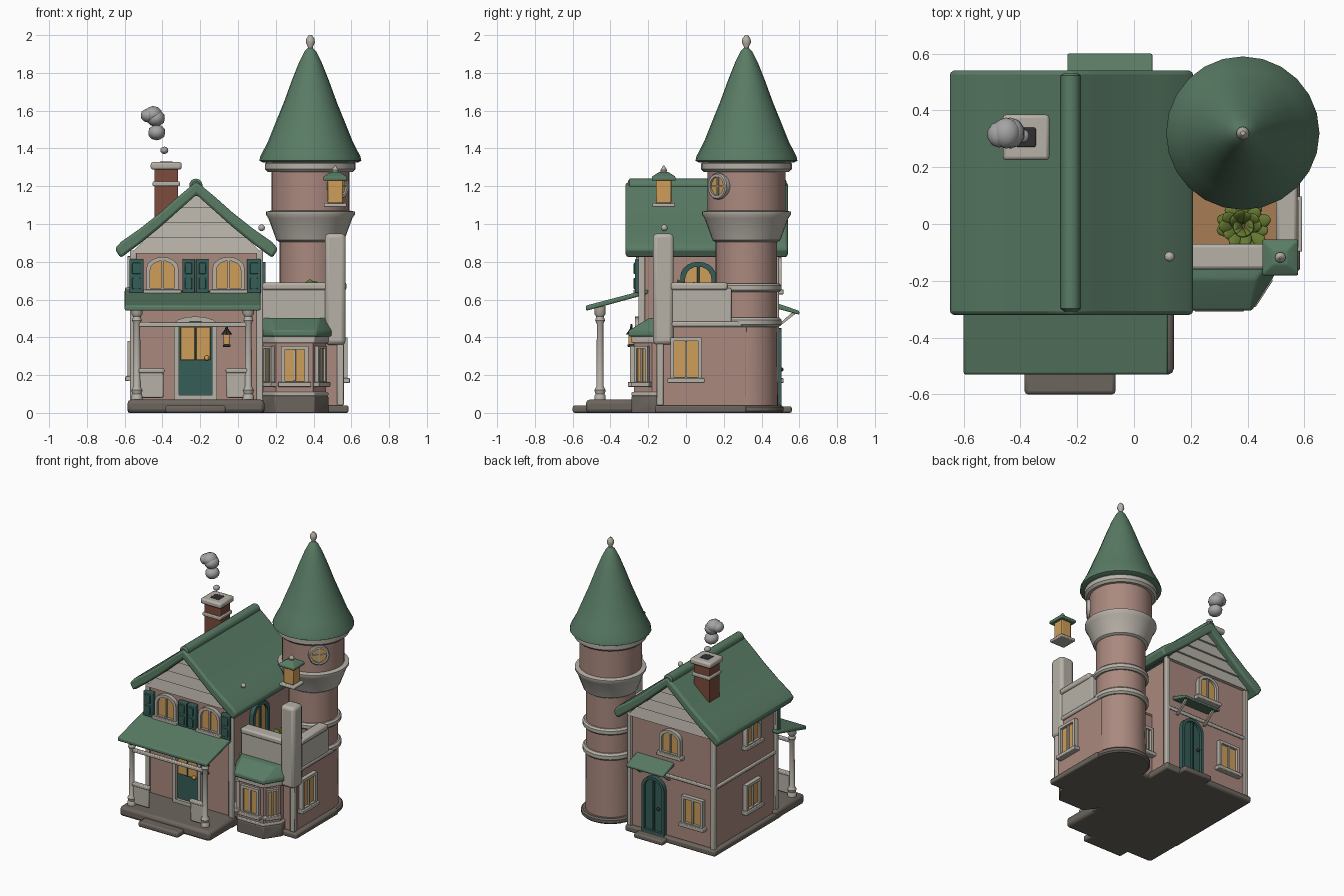
import bpy, bmesh, math, random
from mathutils import Matrix, Vector

if "Cube" in bpy.data.objects:
    bpy.data.objects.remove(bpy.data.objects["Cube"])
random.seed(4)
COL = dict(wall=(.40, .25, .21), roof=(.10, .20, .13), trim=(.47, .44, .39), door=(.035, .11, .095),
           glow=(.62, .34, .10), stone=(.15, .13, .11), brick=(.20, .07, .045), leaf=(.13, .19, .03),
           smoke=(.38, .37, .37), dark=(.03, .03, .03), floor=(.38, .20, .09))
MAT = {}
for k, c in COL.items():
    MAT[k] = bpy.data.materials.new(k)
    MAT[k].diffuse_color = (*c, 1)
I = Matrix.Identity(4)


def finish(name, bm, mat, M=I, bevel=0):
    bmesh.ops.recalc_face_normals(bm, faces=bm.faces)
    me = bpy.data.meshes.new(name)
    bm.to_mesh(me)
    bm.free()
    me.materials.append(MAT[mat])
    ob = bpy.data.objects.new(name, me)
    ob.matrix_world = M
    bpy.context.collection.objects.link(ob)
    if bevel:
        b = ob.modifiers.new('bevel', 'BEVEL')
        b.width, b.segments, b.limit_method = bevel, 2, 'ANGLE'
    return ob


def skin(name, rings, mat, M=I, bevel=0, loop=False):
    """Join equal-length rings of points; cap the ends or close the loop."""
    bm = bmesh.new()
    R = [[bm.verts.new(p) for p in r] for r in rings]
    n = len(R[0])
    for a, b in zip(R, R[1:] + (R[:1] if loop else [])):
        for i in range(n):
            bm.faces.new((a[i], a[(i + 1) % n], b[(i + 1) % n], b[i]))
    if not loop:
        bm.faces.new(R[0])
        bm.faces.new(R[-1])
    return finish(name, bm, mat, M, bevel)


def prism(name, pts, axis, a, b, mat, M=I, bevel=0):
    f = {'x': lambda u, v, t: (t, u, v), 'y': lambda u, v, t: (u, t, v), 'z': lambda u, v, t: (u, v, t)}[axis]
    return skin(name, [[f(u, v, t) for u, v in pts] for t in (a, b)], mat, M, bevel)


def box(name, x0, x1, y0, y1, z0, z1, mat, bevel=.006, M=I):
    return prism(name, [(x0, y0), (x1, y0), (x1, y1), (x0, y1)], 'z', z0, z1, mat, M, bevel)


def lathe(name, prof, x, y, mat, n=32, M=None):
    rings = [[(r * math.cos(i * math.tau / n), r * math.sin(i * math.tau / n), z) for i in range(n)] for r, z in prof]
    return skin(name, rings, mat, M or Matrix.Translation((x, y, 0)))


def band(name, r, z0, z1, x, y, mat='trim', n=32):
    h = (z1 - z0) / 4
    return lathe(name, [(r - h, z0), (r, z0 + h), (r, z1 - h), (r - h, z1)], x, y, mat, n)


def ball(name, c, s, mat, M=I):
    bm = bmesh.new()
    bmesh.ops.create_icosphere(bm, subdivisions=2, radius=1)
    return finish(name, bm, mat, Matrix.Translation(c) @ M @ Matrix.Diagonal((*s, 1)))


def place(x, y, z, deg):
    return Matrix.Translation((x, y, z)) @ Matrix.Rotation(math.radians(deg), 4, 'Z')


def arch(w, h, rise, n=10):
    top = [(w / 2 * math.cos(math.pi * i / n), h - rise + rise * math.sin(math.pi * i / n)) for i in range(n + 1)]
    return [(-w / 2, 0), (w / 2, 0)] + top


def opening(name, M, w, h, rise=0, t=.02, d=.03, frame='trim', pane='glow', sill=True, bars=True):
    """Framed window or door; local -y points outward, origin at bottom centre."""
    P, Q = arch(w, h, rise), [(x, z + t) for x, z in arch(w - 2 * t, h - 2 * t, rise * .85)]
    skin(name + '_frame', [[(x, y, z) for x, z in o] for o, y in ((P, .01), (P, -d), (Q, -d), (Q, .01))], frame, M, loop=True)
    prism(name + '_pane', Q, 'y', -d * .4, .005, pane, M)
    if bars:
        box(name + '_bar', -.006, .006, -d * .85, 0, t, h - t, frame, .002, M)
    if sill:
        box(name + '_sill', -w / 2 - .015, w / 2 + .015, -d - .012, .01, -.012, .014, 'trim', .004, M)


# House body, foundation and gable siding
CX, Y0, Y1 = -.22, -.235, .475
prism('house_walls', [(CX - .335, .02), (CX + .335, .02), (CX + .335, .84), (CX, 1.14), (CX - .335, .84)], 'y', Y0, Y1, 'wall')
box('foundation', -.585, .14, Y0 - .03, .505, 0, .045, 'stone', .012)
for side, y in (('front', Y0), ('back', Y1)):
    s = -1 if y < 0 else 1
    for i in range(4):
        z = .845 + i * .08
        a, b = (min(.345, (1.165 - q) * 1.12) for q in (z, z + .08))
        pts = [(-a, z), (a, z), (b, z + .08), (-b, z + .08)]
        skin(f'{side}_siding_{i}', [[(CX + u, y - s * .01, v) for u, v in pts],
             [(CX + u, y + s * (.024 if k < 2 else .01), v) for k, (u, v) in enumerate(pts)]], 'trim')
    for x in (CX - .335, CX + .335):
        box(f'{side}_corner_trim', x - .017, x + .017, y - .017, y + .017, .04, .86, 'trim')
box('back_band', CX - .335, CX + .335, Y1, Y1 + .014, .47, .495, 'trim')
box('left_band', CX - .349, CX - .33, Y0, Y1, .47, .495, 'trim')

# Main roof
half = [(.10, 1.142), (.19, 1.062), (.30, .975), (.40, .905), (.432, .868), (.402, .82), (.30, .895), (.19, .985)]
pts = [(CX, 1.225)] + [(CX + x, z) for x, z in half] + [(CX, 1.155)] + [(CX - x, z) for x, z in half[::-1]]
prism('main_roof', pts, 'y', -.32, .54, 'roof', bevel=.014)
lathe('ridge_cap', [(.022, -.42), (.035, -.41), (.035, .41), (.022, .42)], 0, 0, 'roof', 16,
      Matrix.Translation((CX - .003, .112, 1.205)) @ Matrix.Rotation(math.pi / 2, 4, 'X'))
ball('roof_knob', (.125, -.115, .98), (.018, .018, .018), 'trim')

# Chimney and smoke
box('chimney', -.443, -.317, .243, .367, .95, 1.3, 'brick')
box('chimney_band', -.452, -.308, .234, .376, 1.2, 1.225, 'trim')
box('chimney_cap', -.462, -.298, .225, .385, 1.288, 1.328, 'trim', .012)
box('chimney_flue', -.415, -.345, .27, .34, 1.3, 1.332, 'dark')
for c, r in (((-.39, .31, 1.39), .022), ((-.43, .32, 1.485), .047), ((-.475, .315, 1.575), .042), ((-.435, .32, 1.56), .05), ((-.45, .32, 1.58), .05)):
    ball('smoke_puff', c, (r, r * 1.1, r * .9), 'smoke')

# Front facade
for x in (-.4, -.05):
    opening('upper_front_window', place(x, Y0, .64, 0), .17, .185, .06)
for a, b in ((-.575, -.5), (-.295, -.228), (-.222, -.155), (.048, .122)):
    box('shutter', a, b, Y0 - .035, Y0, .635, .815, 'door')
    for z in (.655, .735):
        box('shutter_panel', a + .015, b - .015, Y0 - .042, Y0, z, z + .06, 'door', .004)
opening('front_door', place(-.225, Y0, .07, 0), .225, .44, .04, .025, .035, pane='door', sill=False, bars=False)
box('front_door_glass', -.305, -.145, Y0 - .025, Y0, .28, .455, 'glow', .004)
box('front_door_glass_bar', -.23, -.22, Y0 - .03, Y0, .28, .455, 'door', .002)
ball('front_door_knob', (-.165, Y0 - .035, .29), (.014, .014, .014), 'glow')
box('hanging_lantern', -.076, -.044, Y0 - .07, Y0 - .038, .36, .42, 'glow')
box('hanging_lantern_base', -.08, -.04, Y0 - .074, Y0 - .034, .35, .362, 'dark', .002)
lathe('hanging_lantern_top', [(.03, .415), (.008, .445), (.004, .47)], -.06, Y0 - .054, 'dark', 8)

# Porch
box('porch_floor', -.585, .14, -.53, -.2, 0, .07, 'stone', .02)
box('porch_step', -.385, -.065, -.6, -.5, 0, .04, 'stone', .012)
prism('porch_roof', [(-.53, .54), (-.2, .63), (-.2, .655), (-.53, .568)], 'x', -.6, .12, 'roof', bevel=.008)
box('porch_beam', -.53, .06, -.467, -.443, .455, .48, 'trim')
for x in (-.535, .055):
    lathe('porch_column', [(.03, .065), (.03, .09), (.024, .1), (.03, .12), (.019, .14), (.017, .47), (.026, .49),
                           (.02, .51), (.03, .525), (.03, .565)], x, -.455, 'trim', 16)
for a, b in ((-.52, -.395), (-.06, .045)):
    box('porch_rail_panel', a, b, -.463, -.447, .08, .215, 'trim')
    box('porch_rail_cap', a - .005, b + .005, -.472, -.438, .212, .235, 'trim')

# Left, back and balcony openings
for z, h, r in ((.18, .2, 0), (.65, .18, .05)):
    opening('left_window', place(CX - .335, .05, z, -90), .17, h, r)
opening('back_lower_window', place(-.4, Y1, .17, 180), .17, .21)
opening('back_upper_window', place(CX, Y1, .64, 180), .17, .185, .06)
opening('back_door', place(-.085, Y1, .04, 180), .18, .41, .08, pane='door', frame='door', sill=False)
ball('back_door_knob', (-.13, Y1 + .03, .23), (.012, .012, .012), 'dark')
box('back_step', -.2, .03, .46, .56, 0, .035, 'stone', .01)
prism('back_awning', [(.47, .555), (.6, .52), (.6, .54), (.47, .585)], 'x', -.235, .065, 'roof', bevel=.006)
for x in (-.2, .03):
    prism('awning_bracket', [(.47, .45), (.485, .45), (.58, .525), (.56, .53)], 'x', x - .008, x + .008, 'trim')
opening('balcony_door', place(CX + .335, .065, .5, 90), .19, .3, .08, .025, .03, 'door', sill=False)

# Side wing and terrace
box('wing_walls', .1, .55, -.14, .32, .02, .48, 'wall')
box('wing_base', .1, .585, -.165, .32, 0, .04, 'stone', .01)
box('terrace_floor', .1, .55, -.14, .32, .475, .495, 'floor')
box('terrace_ledge', .12, .565, -.158, .3, .455, .485, 'trim', .01)
box('parapet_front', .13, .5, -.15, -.08, .48, .66, 'trim')
box('parapet_front_cap', .13, .5, -.16, -.07, .65, .69, 'trim', .012)
box('parapet_right', .51, .562, -.08, .24, .48, .66, 'trim')
box('parapet_right_cap', .5, .575, -.08, .22, .65, .69, 'trim', .012)
box('wing_corner_trim', .525, .56, -.155, -.12, .04, .4, 'trim')
opening('wing_window', place(.55, 0, .17, 90), .165, .23)
opening('wing_back_window', place(.165, .32, .17, 180), .08, .2)
box('terrace_post', .46, .57, -.175, -.065, .36, .95, 'trim', .022)

# Terrace lantern above the post
LX, LY = .515, -.118
box('lantern_base', LX - .06, LX + .06, LY - .06, LY + .06, 1.09, 1.11, 'trim')
box('lantern_glass', LX - .04, LX + .04, LY - .04, LY + .04, 1.11, 1.24, 'glow')
skin('lantern_roof', [[(LX + a * r, LY + b * r, z) for a, b in ((-1, -1), (1, -1), (1, 1), (-1, 1))]
                      for r, z in ((.063, 1.23), (.063, 1.25), (.025, 1.275))], 'roof', bevel=.005)
lathe('lantern_finial', [(.015, 1.27), (.019, 1.285), (.003, 1.31)], LX, LY, 'trim', 10)

# Potted plant
lathe('plant_pot', [(.05, .49), (.07, .58), (.06, .585)], .39, 0, 'brick', 16)
for i in range(26):
    a, tilt = i * 2.4, .35 + 1.1 * (i % 5) / 4
    d = Vector((math.sin(tilt) * math.cos(a), math.sin(tilt) * math.sin(a) * .85, math.cos(tilt)))
    ball('plant_leaf', Vector((.385, -.01, .6)) + d * random.uniform(.055, .075), (.026, .012, .04), 'leaf',
         d.to_track_quat('Z', 'Y').to_matrix().to_4x4())

# Bay window
def bay(o):
    return [(.13 - o, -.13), (.13 - o, -.18), (.2 - o * .6, -.28 - o), (.4 + o * .6, -.28 - o), (.47 + o, -.18), (.47 + o, -.13)]
prism('bay_base', bay(.008), 'z', 0, .09, 'stone', bevel=.006)
prism('bay_walls', bay(-.004), 'z', .08, .42, 'wall')
for z0, z1 in ((.09, .11), (.37, .41)):
    prism('bay_trim', bay(.008), 'z', z0, z1, 'trim', bevel=.005)
top = [(.135, -.13), (.135, -.15), (.17, -.195), (.43, -.195), (.465, -.15), (.465, -.13)]
skin('bay_roof', [[(x, y, .405) for x, y in bay(.025)], [(x, y, .435) for x, y in bay(.025)], [(x, y, .502) for x, y in top]],
     'roof', bevel=.008)
opening('bay_front_window', place(.3, -.276, .15, 0), .145, .205, d=.02)
opening('bay_right_window', place(.432, -.228, .15, 57), .085, .205, d=.02, t=.015)
opening('bay_left_window', place(.168, -.228, .15, -57), .085, .205, d=.02, t=.015)

# Tower
TX, TY = .383, .32
lathe('tower_shaft', [(.167, .01), (.163, .5), (.163, .95)], TX, TY, 'wall')
band('tower_base', .195, 0, .04, TX, TY, 'stone')
for r, z0, z1 in ((.185, .455, .505), (.185, .64, .685), (.24, 1.275, 1.335)):
    band('tower_ring', r, z0, z1, TX, TY)
lathe('tower_corbel', [(.165, .905), (.18, .915), (.222, 1.03), (.236, 1.05), (.236, 1.065), (.205, 1.072)], TX, TY, 'trim')
lathe('tower_drum', [(.206, 1.06), (.206, 1.3)], TX, TY, 'wall')
lathe('tower_roof', [(.25, 1.325), (.27, 1.335), (.265, 1.358), (.225, 1.435), (.187, 1.53), (.142, 1.64), (.098, 1.76),
                     (.058, 1.86), (.03, 1.915), (.01, 1.935)], TX, TY, 'roof', 24)
lathe('tower_finial', [(.012, 1.92), (.014, 1.94), (.024, 1.96), (.022, 1.98), (.008, 2.0)], TX, TY, 'trim', 12)

# Round tower window
W = place(TX + .2 * math.cos(math.radians(-45)), TY + .2 * math.sin(math.radians(-45)), 1.2, 45)
def circ(r, y):
    return [(r * math.cos(i * math.tau / 24), y, r * math.sin(i * math.tau / 24)) for i in range(24)]
skin('round_window_frame', [circ(.07, .03), circ(.07, -.018), circ(.064, -.025), circ(.05, -.025), circ(.05, .03)], 'trim', W, loop=True)
skin('round_window_pane', [circ(.052, .02), circ(.052, -.012)], 'glow', W)
box('round_window_bar_v', -.005, .005, -.02, 0, -.05, .05, 'trim', .001, W)
box('round_window_bar_h', -.05, .05, -.02, 0, -.005, .005, 'trim', .001, W)

# Smooth shading with sharp corners kept
bpy.ops.object.select_all(action='SELECT')
bpy.context.view_layer.objects.active = bpy.context.selected_objects[0]
bpy.ops.object.shade_smooth_by_angle(angle=math.radians(35))

for m in bpy.data.materials:
    if m.users and not m.is_grease_pencil:
        m.use_nodes = True
        m.node_tree.nodes["Principled BSDF"].inputs["Base Color"].default_value = m.diffuse_color
